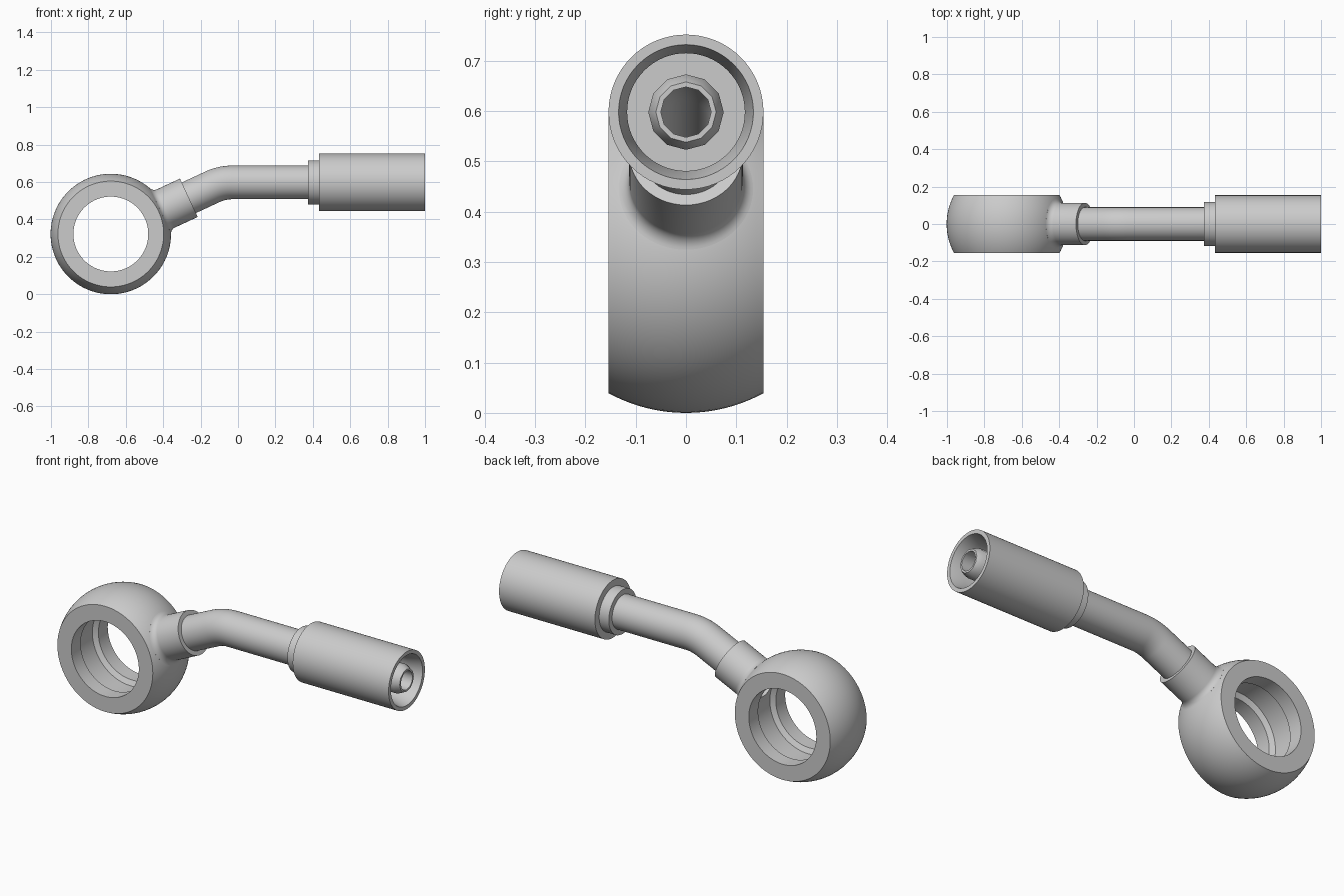
import bpy, bmesh
from math import sin, cos, pi, radians, sqrt, tan, asin, atan2
from mathutils import Matrix, Vector

if "Cube" in bpy.data.objects:
    bpy.data.objects.remove(bpy.data.objects["Cube"])

RING = Vector((-0.68, 0, 0.322))      # centre of the eye
ANG = radians(24.9)                   # tilt of the neck
DIR = Vector((cos(ANG), 0, sin(ANG)))
R, HALF, NECK, TUBE, BORE = 0.322, 0.154, 0.113, 0.09, 0.05
AXIS_Z = 0.598


def frame(origin, direction):
    return Matrix.Translation(origin) @ direction.to_track_quat('Z', 'Y').to_matrix().to_4x4()


def skin(name, loops, closed):
    """Bridge successive vertex loops into quads; each loop is cyclic."""
    bm = bmesh.new()
    rows = [[bm.verts.new(p) for p in loop] for loop in loops]
    n, m = len(rows), len(rows[0])
    for i in range(n if closed else n - 1):
        a, b = rows[i], rows[(i + 1) % n]
        for j in range(m):
            k = (j + 1) % m
            bm.faces.new((a[j], a[k], b[k], b[j]))
    if not closed:
        bm.faces.new(rows[0])
        bm.faces.new(rows[-1])
    bmesh.ops.recalc_face_normals(bm, faces=bm.faces)
    me = bpy.data.meshes.new(name)
    bm.to_mesh(me)
    bm.free()
    ob = bpy.data.objects.new(name, me)
    bpy.context.collection.objects.link(ob)
    return ob


def lathe(name, profile, mat, seg=64, closed=True):
    """Revolve (along, radius) points round the local z axis."""
    loops = [[mat @ Vector((r * cos(2 * pi * j / seg), r * sin(2 * pi * j / seg), a))
              for j in range(seg)] for a, r in profile]
    return skin(name, loops, closed)


def smooth(ob):
    bpy.ops.object.select_all(action='DESELECT')
    ob.select_set(True)
    bpy.context.view_layer.objects.active = ob
    bpy.ops.object.shade_smooth_by_angle(angle=radians(32))


# Eye: spherical band with a grooved hole
lim = asin(HALF / R)
prof = [(R * sin(t), R * cos(t)) for t in (-lim + 2 * lim * i / 20 for i in range(21))]
prof += [(HALF, 0.2), (0.075, 0.2), (0.06, 0.225), (-0.06, 0.225), (-0.075, 0.2), (-HALF, 0.2)]
eye = lathe("banjo_eye", prof, frame(RING, Vector((0, 1, 0))), 96)

# Fluid port drilled through the eye wall
cutter = lathe("port_cutter", [(0.1, BORE), (0.4, BORE)], frame(RING, DIR), 32, False)
mod = eye.modifiers.new("port", 'BOOLEAN')
mod.operation, mod.solver, mod.object = 'DIFFERENCE', 'EXACT', cutter
bpy.context.view_layer.objects.active = eye
bpy.ops.object.modifier_apply(modifier=mod.name)
bpy.data.objects.remove(cutter)
smooth(eye)

# Neck with a fillet onto the sphere
f = 0.035
ca, cr = sqrt((R + f) ** 2 - (NECK + f) ** 2), NECK + f
t0 = atan2(-cr, -ca) + 2 * pi          # towards the sphere centre
t1 = 1.5 * pi                          # towards the neck axis
prof = [(0.26, BORE), (0.26, 0.12)]
prof += [(ca + f * cos(t), cr + f * sin(t)) for t in (t0 + (t1 - t0) * i / 8 for i in range(9))]
prof += [(0.46, NECK), (0.46, BORE)]
smooth(lathe("neck", prof, frame(RING, DIR)))

# Bent tube, hollow
start = RING + DIR * 0.44
corner_x = RING.x + (AXIS_Z - RING.z) / tan(ANG)
bend = 0.25
cut = bend * tan(ANG / 2)
path = [(start, ANG)]
for i in range(9):
    a = ANG * (1 - i / 8)
    path.append((Vector((corner_x + cut - bend * sin(a), 0, AXIS_Z - bend * (1 - cos(a)))), a))
path.append((Vector((0.40, 0, AXIS_Z)), 0))


def section(p, a, r, seg=48):
    side, up = Vector((0, 1, 0)), Vector((-sin(a), 0, cos(a)))
    return [p + r * (side * cos(2 * pi * j / seg) + up * sin(2 * pi * j / seg)) for j in range(seg)]


loops = [section(p, a, TUBE) for p, a in path] + [section(p, a, BORE) for p, a in reversed(path)]
smooth(skin("bent_tube", loops, True))

# Crimp sleeve with shoulder and tapered mouth
along = frame(Vector((0, 0, AXIS_Z)), Vector((1, 0, 0)))
smooth(lathe("crimp_sleeve", [
    (0.375, 0.08), (0.375, 0.118), (0.432, 0.118), (0.432, HALF), (1.0, HALF),
    (1.0, 0.134), (0.93, 0.117), (0.55, 0.117), (0.55, 0.06), (0.43, 0.06)], along))

# Hose nipple inside the sleeve, few-sided
smooth(lathe("hose_nipple", [
    (0.40, 0.07), (0.97, 0.075), (1.0, 0.06), (1.0, BORE), (0.40, BORE)], along, 12))
